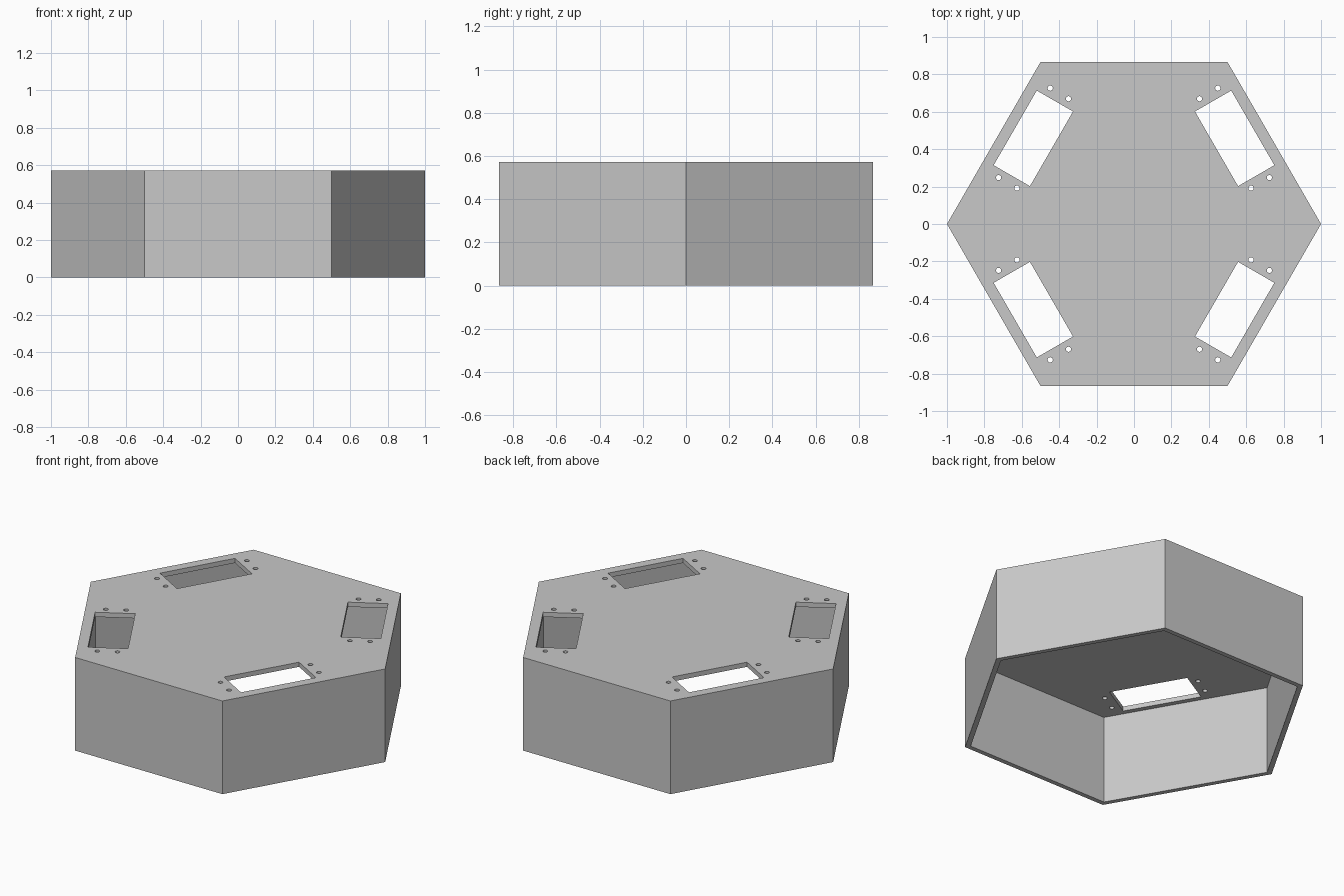
import bpy, bmesh
from math import cos, sin, pi, radians
from mathutils import Vector

cube = bpy.data.objects.get("Cube")
if cube:
    bpy.data.objects.remove(cube, do_unlink=True)

HEIGHT = 0.572      # overall height
WALL = 0.0286       # wall and roof thickness

grey = bpy.data.materials.new("light grey")
grey.use_nodes = True
grey.diffuse_color = (0.58, 0.58, 0.58, 1)
grey.node_tree.nodes["Principled BSDF"].inputs["Base Color"].default_value = (0.58, 0.58, 0.58, 1)


def ngon(sides, radius, centre=(0, 0)):
    return [(centre[0] + radius * cos(2 * pi * i / sides),
             centre[1] + radius * sin(2 * pi * i / sides)) for i in range(sides)]


def add_prism(bm, points, z0, z1):
    """Closed upright prism over a flat outline."""
    base = bm.faces.new([bm.verts.new((x, y, z0)) for x, y in points])
    top = bmesh.ops.extrude_face_region(bm, geom=[base], use_keep_orig=True)["geom"]
    verts = [v for v in top if isinstance(v, bmesh.types.BMVert)]
    bmesh.ops.translate(bm, verts=verts, vec=(0, 0, z1 - z0))


def make_object(name, prisms):
    bm = bmesh.new()
    for points, z0, z1 in prisms:
        add_prism(bm, points, z0, z1)
    bmesh.ops.recalc_face_normals(bm, faces=bm.faces[:])
    mesh = bpy.data.meshes.new(name)
    bm.to_mesh(mesh)
    bm.free()
    mesh.materials.append(grey)
    obj = bpy.data.objects.new(name, mesh)
    bpy.context.collection.objects.link(obj)
    return obj


def cut(obj, cutter):
    """Subtract the cutter, bake the result and remove the cutter."""
    mod = obj.modifiers.new("cut", "BOOLEAN")
    mod.operation = "DIFFERENCE"
    mod.solver = "EXACT"
    mod.object = cutter
    cutter.hide_render = True
    depsgraph = bpy.context.evaluated_depsgraph_get()
    baked = bpy.data.meshes.new_from_object(obj.evaluated_get(depsgraph))
    obj.modifiers.clear()
    obj.data = baked
    bpy.data.objects.remove(cutter, do_unlink=True)


# Hexagonal cover, hollow and open underneath
cover = make_object("hexagonal_cover", [(ngon(6, 1), 0, HEIGHT)])
inner_radius = 1 - WALL / cos(pi / 6)
cut(cover, make_object("hollow_cutter", [(ngon(6, inner_radius), -0.1, HEIGHT - WALL)]))

# Four slots beside the slanted walls, each with four screw holes
outward = Vector((cos(radians(30)), sin(radians(30))))
along = Vector((-outward.y, outward.x))


def place(r, t, sx, sy):
    p = outward * r + along * t
    return (p.x * sx, p.y * sy)


z0, z1 = HEIGHT - 2 * WALL, HEIGHT + 0.1
openings = []
for sx in (1, -1):
    for sy in (1, -1):
        slot = [(0.583, -0.103), (0.807, -0.103), (0.807, 0.358), (0.583, 0.358)]
        openings.append(([place(r, t, sx, sy) for r, t in slot], z0, z1))
        for r in (0.638, 0.751):
            for t in (-0.147, 0.405):
                openings.append((ngon(16, 0.014, place(r, t, sx, sy)), z0, z1))
cut(cover, make_object("openings_cutter", openings))
